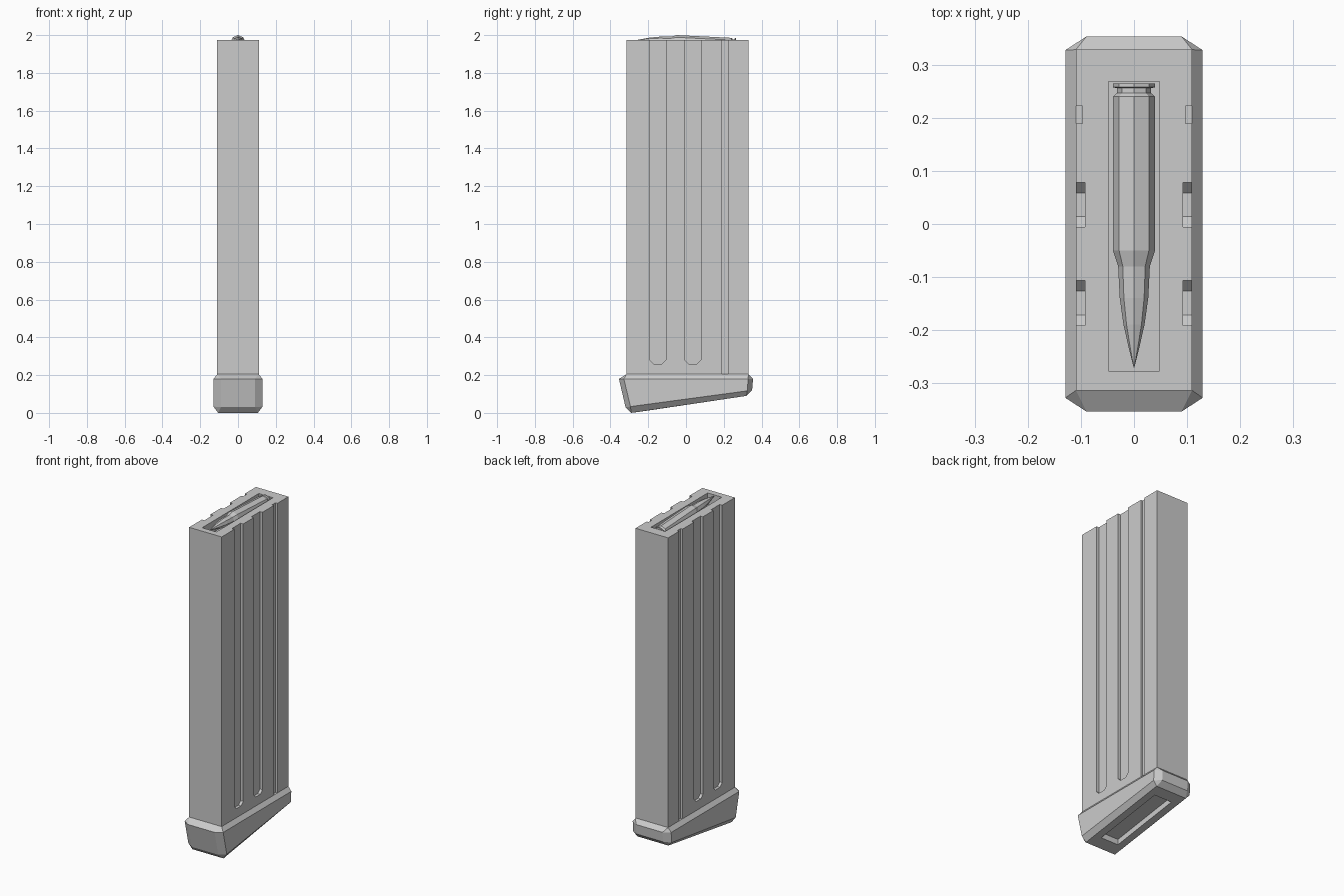
import bpy, bmesh, math

if "Cube" in bpy.data.objects:
    bpy.data.objects.remove(bpy.data.objects["Cube"])


def make_object(name, bm):
    bmesh.ops.remove_doubles(bm, verts=bm.verts, dist=1e-5)
    bmesh.ops.recalc_face_normals(bm, faces=bm.faces)
    mesh = bpy.data.meshes.new(name)
    bm.to_mesh(mesh)
    bm.free()
    obj = bpy.data.objects.new(name, mesh)
    bpy.context.collection.objects.link(obj)
    return obj


def loft(name, rings):
    """Skin a list of equally long point rings and cap both ends."""
    bm = bmesh.new()
    loops = [[bm.verts.new(p) for p in ring] for ring in rings]
    n = len(loops[0])
    for a, b in zip(loops, loops[1:]):
        for i in range(n):
            j = (i + 1) % n
            bm.faces.new((a[i], a[j], b[j], b[i]))
    bm.faces.new(loops[0])
    bm.faces.new(loops[-1])
    return make_object(name, bm)


def box(name, x, y0, y1, z0, z1):
    return loft(name, [[(-x, y0, z), (x, y0, z), (x, y1, z), (-x, y1, z)] for z in (z0, z1)])


def cut(target, cutter):
    cutter.hide_render = True
    mod = target.modifiers.new("cut", 'BOOLEAN')
    mod.operation = 'DIFFERENCE'
    mod.solver = 'EXACT'
    mod.object = cutter
    bpy.context.view_layer.objects.active = target
    bpy.ops.object.modifier_apply(modifier=mod.name)
    bpy.data.objects.remove(cutter, do_unlink=True)


# Magazine body
body = box("magazine_body", 0.11, -0.315, 0.33, 0.19, 1.975)

# Side grooves: two with chamfered lower ends, one running into the base
for y0, y1, z, c, depth in ((-0.192, -0.107, 0.26, 0.02, 0.017),
                            (-0.006, 0.079, 0.26, 0.02, 0.017),
                            (0.19, 0.223, 0.15, 0.0, 0.013)):
    outline = [(y0, 2.1), (y0, z + c), (y1, z + c), (y1, 2.1)]
    if c:
        outline[2:2] = [(y0 + c, z), (y1 - c, z)]
    for s in (-1, 1):
        cut(body, loft("groove_cutter",
                       [[(s * x, y, h) for y, h in outline] for x in (0.11 - depth, 0.2)]))

# Feed opening in the top
cut(body, box("opening_cutter", 0.048, -0.278, 0.27, 1.905, 2.1))


# Base plate with cut corners, sloping underside and a recess below
def base_ring(hx, y0, y1, z0, z1, cx=0.0, cy=0.0):
    pts = [(hx - cx, y0), (hx, y0 + cy), (hx, y1 - cy), (hx - cx, y1)]
    pts += [(-x, y) for x, y in reversed(pts)]
    return [(x, y, z0 + (z1 - z0) * (y - y0) / (y1 - y0)) for x, y in pts]


bm_rings = [
    base_ring(0.11, -0.315, 0.33, 0.205, 0.205),
    base_ring(0.13, -0.355, 0.355, 0.18, 0.18, 0.04, 0.026),
    base_ring(0.13, -0.32, 0.35, 0.03, 0.12, 0.04, 0.026),
    base_ring(0.105, -0.29, 0.32, 0.0, 0.09),
    base_ring(0.06, -0.21, 0.25, 0.011, 0.08),
    base_ring(0.06, -0.21, 0.25, 0.045, 0.114),
]


def base_plate(rings):
    bm = bmesh.new()
    loops = [[bm.verts.new(p) for p in r] for r in rings]
    for a, b in zip(loops, loops[1:]):
        for i in range(8):
            j = (i + 1) % 8
            bm.faces.new((a[i], a[j], b[j], b[i]))
    bm.faces.new(loops[0])
    bm.faces.new(loops[-1])
    bmesh.ops.remove_doubles(bm, verts=bm.verts, dist=1e-5)
    return make_object("base_plate", bm)


base_plate(bm_rings)

# Top cartridge: eight-sided lathe along y, tilted slightly nose up
profile = [(0.266, 0.04), (0.259, 0.04), (0.257, 0.032), (0.248, 0.032), (0.241, 0.04),
           (-0.05, 0.04), (-0.08, 0.03), (-0.14, 0.027), (-0.19, 0.02),
           (-0.23, 0.011), (-0.272, 0.0005)]
rings = []
for y, r in profile:
    zc = 1.9575 - 0.05 * y
    rings.append([(r * math.sin(i * math.pi / 4), y, zc + r * math.cos(i * math.pi / 4))
                  for i in range(8)])
loft("cartridge", rings)
